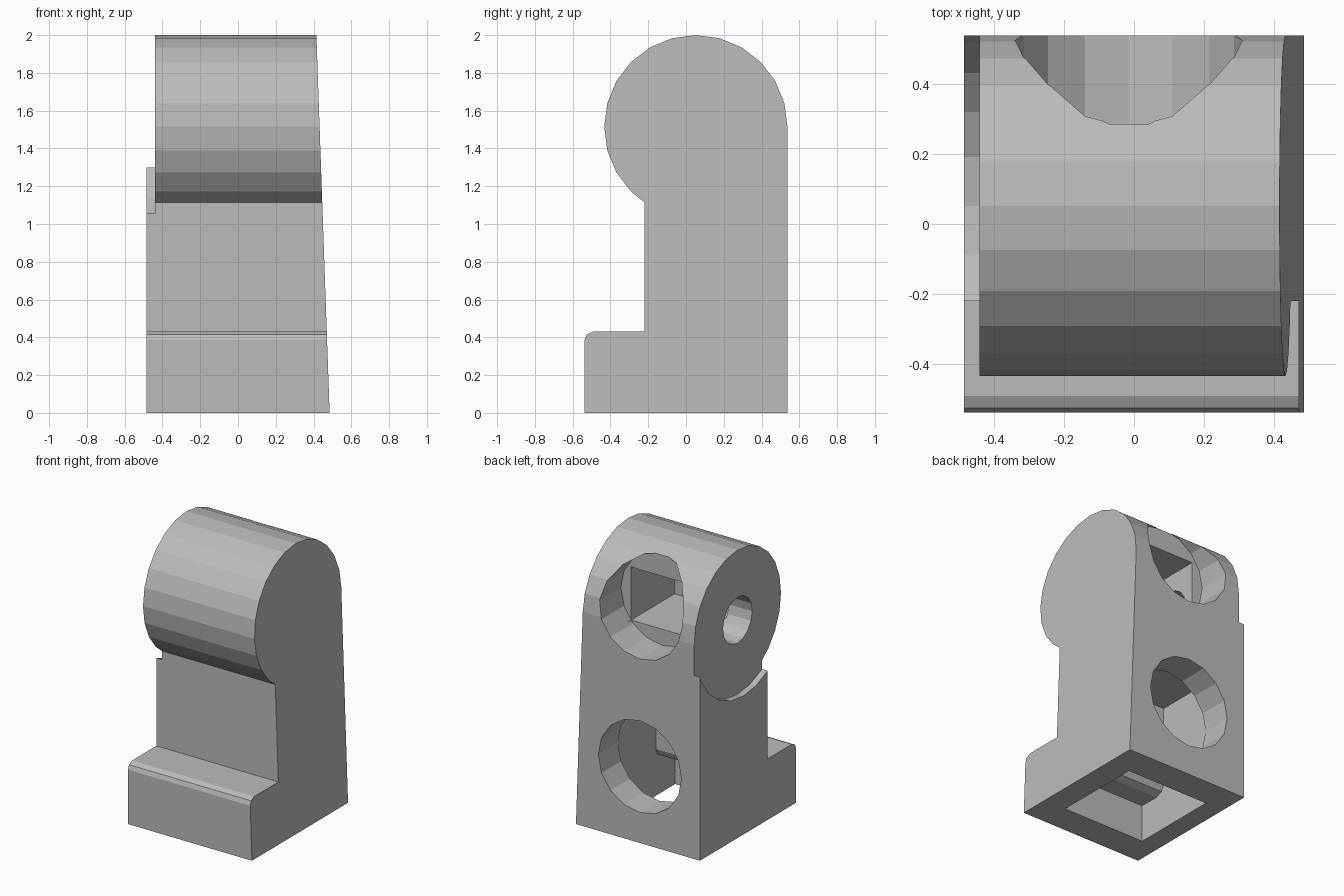
import bpy, bmesh, math

cube = bpy.data.objects.get("Cube")
if cube:
    bpy.data.objects.remove(cube, do_unlink=True)

grey = bpy.data.materials.new("light_grey")
grey.use_nodes = True
COLOUR = (0.5, 0.5, 0.5, 1)
grey.diffuse_color = COLOUR
grey.node_tree.nodes["Principled BSDF"].inputs["Base Color"].default_value = COLOUR


def circle(u, v, r, n, first=0, last=None):
    """Points on a circle, counted from the top in steps of 1/n turn."""
    last = n - 1 if last is None else last
    steps = [2 * math.pi * i / n for i in range(first, last + 1)]
    return [(u + r * math.sin(a), v + r * math.cos(a)) for a in steps]


def box(u0, u1, v0, v1):
    return [(u0, v0), (u1, v0), (u1, v1), (u0, v1)]


def prism(name, points, start, end, axis="x"):
    """Extrude an outline along x (outline is y,z) or y (outline is x,z)."""
    bm = bmesh.new()
    place = (lambda u, v, d: (d, u, v)) if axis == "x" else (lambda u, v, d: (u, d, v))
    face = bm.faces.new([bm.verts.new(place(u, v, start)) for u, v in points])
    grown = bmesh.ops.extrude_face_region(bm, geom=[face])["geom"]
    moved = [g for g in grown if isinstance(g, bmesh.types.BMVert)]
    bmesh.ops.translate(bm, verts=moved, vec=place(0, 0, end - start))
    bmesh.ops.recalc_face_normals(bm, faces=bm.faces[:])
    mesh = bpy.data.meshes.new(name)
    bm.to_mesh(mesh)
    bm.free()
    mesh.materials.append(grey)
    obj = bpy.data.objects.new(name, mesh)
    bpy.context.collection.objects.link(obj)
    return obj


HEAD_Y, HEAD_Z, HEAD_R = 0.052, 1.515, 0.485
SOCKET_X, SOCKET_R = -0.015, 0.325

# Leg: rounded head, straight shank and a foot with a softened toe
outline = circle(HEAD_Y, HEAD_Z, HEAD_R, 24, -14 + 24, 24 + 6)
outline = circle(HEAD_Y, HEAD_Z, HEAD_R, 24, 15, 30)
outline += [(0.537, 0), (-0.537, 0), (-0.537, 0.385), (-0.525, 0.415),
            (-0.49, 0.432), (-0.22, 0.432), (-0.22, 1.115)]
leg = prism("leg", outline, -0.485, 0.485)

# Outer side leans inward towards the top
for v in leg.data.vertices:
    if v.co.x > 0:
        v.co.x -= 0.035 * v.co.z

# Hollows
cavity = [(0.32, -0.1), (0.32, 0.9), (-0.108, 0.9), (-0.108, 0.33), (-0.13, 0.285),
          (-0.18, 0.265), (-0.325, 0.265), (-0.325, -0.1)]
cutters = [
    prism("hip_recess", circle(HEAD_Y, HEAD_Z, 0.535, 24), -0.6, -0.44),
    prism("foot_cavity", cavity, -0.342, 0.312),
    prism("lower_socket", circle(SOCKET_X, 0.54, SOCKET_R, 16), 0.285, 0.7, "y"),
    prism("upper_socket", circle(SOCKET_X, 1.625, SOCKET_R, 16), 0.285, 0.7, "y"),
    prism("head_cavity", box(-0.255, 0.23, 1.415, 1.79), -0.2, 0.32, "y"),
    prism("axle_hole", circle(HEAD_Y, HEAD_Z - 0.01, 0.163, 16), -0.6, -0.2),
]
for cutter in cutters:
    cut = leg.modifiers.new(cutter.name, "BOOLEAN")
    cut.operation, cut.solver, cut.object = "DIFFERENCE", "EXACT", cutter

# Bake the cuts and remove the cutters
bpy.context.view_layer.update()
graph = bpy.context.evaluated_depsgraph_get()
baked = bpy.data.meshes.new_from_object(leg.evaluated_get(graph))
leg.modifiers.clear()
leg.data = baked
for cutter in cutters:
    bpy.data.objects.remove(cutter, do_unlink=True)
